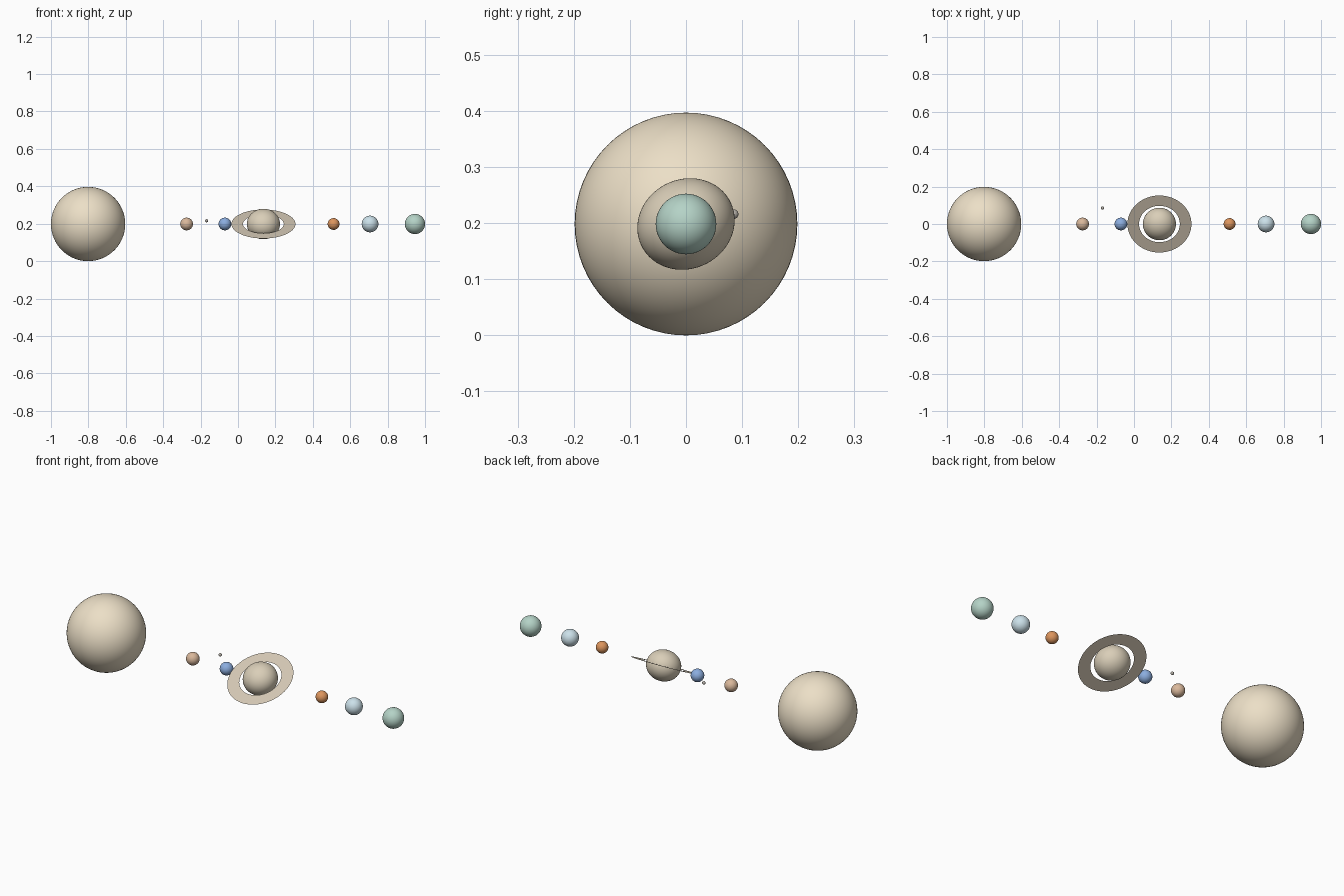
import bpy, bmesh, math

if "Cube" in bpy.data.objects:
    bpy.data.objects.remove(bpy.data.objects["Cube"])

Z = 0.1985               # common height of all centres
TILT = math.radians(27)  # axial tilt of the ringed planet


def paint(obj, rgb):
    mat = bpy.data.materials.new(obj.name + "_colour")
    mat.diffuse_color = (*rgb, 1)
    mat.use_nodes = True
    mat.node_tree.nodes["Principled BSDF"].inputs["Base Color"].default_value = mat.diffuse_color
    obj.data.materials.append(mat)


def ball(name, x, r, rgb, y=0, z=Z):
    bpy.ops.mesh.primitive_uv_sphere_add(segments=64, ring_count=32, radius=r, location=(x, y, z))
    obj = bpy.context.object
    obj.name = name
    bpy.ops.object.shade_smooth()
    paint(obj, rgb)
    return obj


# row of round bodies, from left to right
ball("giant_planet", -0.8015, 0.1985, (0.84, 0.74, 0.57))
ball("tan_planet", -0.275, 0.034, (0.70, 0.48, 0.33))
ball("small_moon", -0.168, 0.0085, (0.45, 0.42, 0.38), y=0.085, z=0.216)
ball("blue_planet", -0.070, 0.034, (0.26, 0.42, 0.74))
ball("orange_planet", 0.511, 0.0315, (0.72, 0.30, 0.11))
ball("pale_blue_planet", 0.706, 0.0445, (0.60, 0.75, 0.82))
ball("green_planet", 0.946, 0.054, (0.46, 0.65, 0.57))

# ringed planet, flattened at the poles and tilted
ringed = ball("ringed_planet", 0.136, 0.0885, (0.70, 0.62, 0.48))
ringed.scale.z = 0.9
ringed.rotation_euler.x = TILT

# flat ring, a paper-thin annulus
bm = bmesh.new()
N = 96
loops = []
for r in (0.109, 0.171):
    loops.append([bm.verts.new((r * math.cos(2 * math.pi * i / N), r * math.sin(2 * math.pi * i / N), 0))
                  for i in range(N)])
inner, outer = loops
for i in range(N):
    j = (i + 1) % N
    bm.faces.new((inner[i], outer[i], outer[j], inner[j]))
mesh = bpy.data.meshes.new("planet_ring")
bm.to_mesh(mesh)
bm.free()
ring = bpy.data.objects.new("planet_ring", mesh)
bpy.context.collection.objects.link(ring)
ring.location = (0.136, 0, Z)
ring.rotation_euler.x = TILT
paint(ring, (0.66, 0.58, 0.46))
